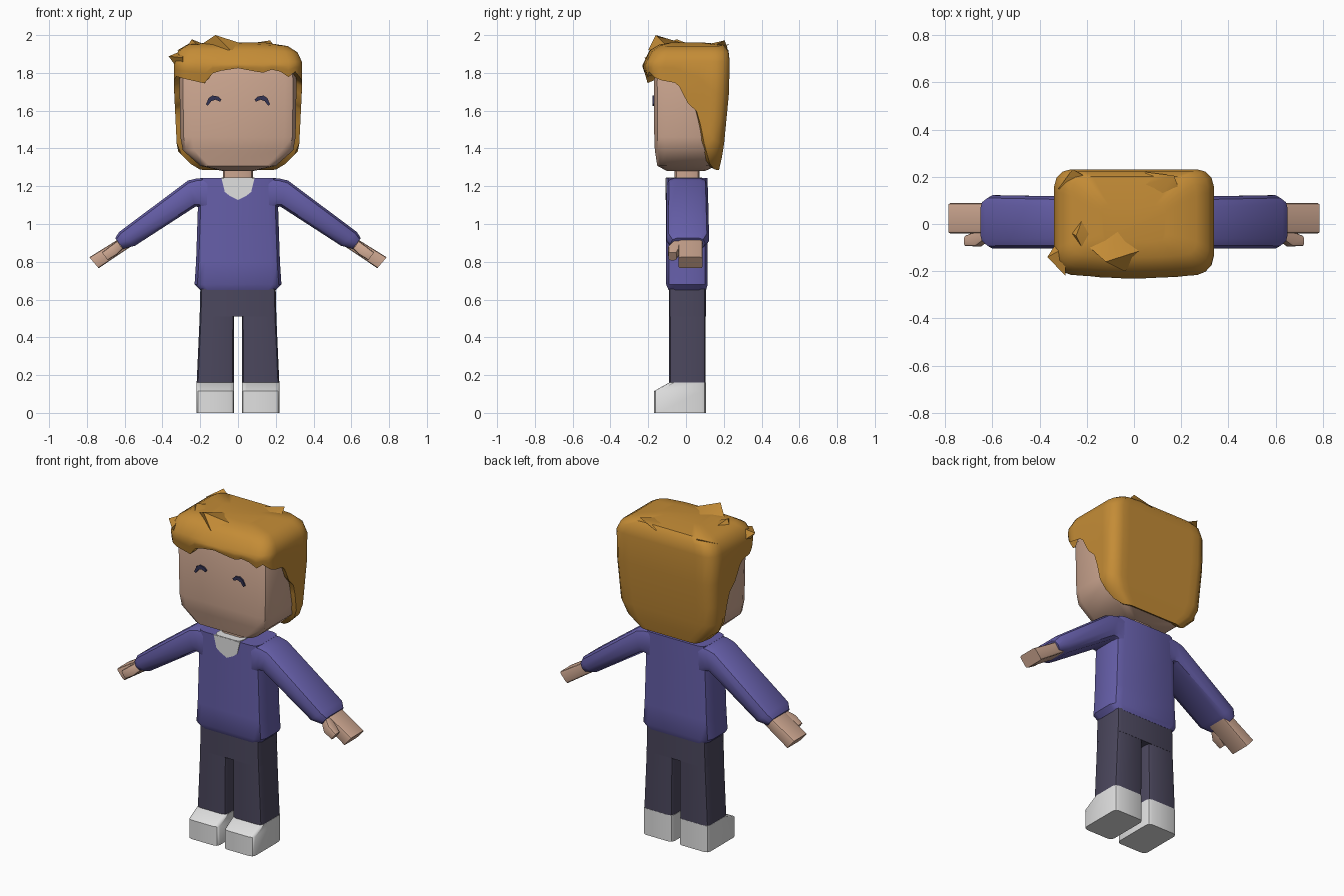
import bpy, bmesh, math
from mathutils import Vector

if "Cube" in bpy.data.objects:
    bpy.data.objects.remove(bpy.data.objects["Cube"])


def material(name, srgb):
    lin = [((c / 255 + 0.055) / 1.055) ** 2.4 for c in srgb]
    m = bpy.data.materials.new(name)
    m.diffuse_color = (*lin, 1)
    m.use_nodes = True
    m.node_tree.nodes["Principled BSDF"].inputs["Base Color"].default_value = m.diffuse_color
    return m


SKIN = material("skin", (203, 165, 143))
HAIR = material("golden brown hair", (196, 140, 54))
SWEATER = material("purple sweater", (101, 94, 168))
TROUSERS = material("dark trousers", (75, 71, 93))
WHITE = material("white cloth", (224, 224, 224))
NAVY = material("navy eyes", (52, 52, 84))


def rrect(x0, x1, y0, y1, r, n=2, m=1):
    """Rounded rectangle: n segments per corner, m per straight side."""
    corners = [(x1 - r, y0 + r, -90), (x1 - r, y1 - r, 0), (x0 + r, y1 - r, 90), (x0 + r, y0 + r, 180)]
    arcs = [[Vector((cx + r * math.cos(math.radians(a + 90 * i / n)),
                     cy + r * math.sin(math.radians(a + 90 * i / n)))) for i in range(n + 1)]
            for cx, cy, a in corners]
    pts = []
    for k, arc in enumerate(arcs):
        nxt = arcs[(k + 1) % 4][0]
        pts += arc + [arc[-1].lerp(nxt, j / m) for j in range(1, m)]
    return pts


def finish(name, bm, mat, mirror=False, angle=40):
    bmesh.ops.recalc_face_normals(bm, faces=bm.faces)
    me = bpy.data.meshes.new(name)
    bm.to_mesh(me)
    bm.free()
    me.materials.append(mat)
    ob = bpy.data.objects.new(name, me)
    bpy.context.collection.objects.link(ob)
    bpy.ops.object.select_all(action='DESELECT')
    ob.select_set(True)
    bpy.context.view_layer.objects.active = ob
    bpy.ops.object.shade_smooth_by_angle(angle=math.radians(angle))
    if mirror:
        ob.modifiers.new("mirror", 'MIRROR').use_mirror_merge = False
    return ob


def loft(name, rings, mat, mirror=False, cap_start=True, angle=40):
    bm = bmesh.new()
    loops = [[bm.verts.new(p) for p in ring] for ring in rings]
    for a, b in zip(loops, loops[1:]):
        for i in range(len(a)):
            j = (i + 1) % len(a)
            bm.faces.new((a[i], a[j], b[j], b[i]))
    if cap_start:
        bm.faces.new(loops[0])
    bm.faces.new(loops[-1])
    return finish(name, bm, mat, mirror, angle)


def stack(name, levels, mat, mirror=False):
    """Loft of horizontal rounded rectangles (z, x0, x1, y0, y1, radius)."""
    return loft(name, [[(p.x, p.y, z) for p in rrect(*rest)] for z, *rest in levels], mat, mirror)


def limb(name, sections, mat):
    """Sideways loft; each section is top x, z, bottom x, z, y0, y1, radius."""
    rings = []
    for tx, tz, bx, bz, y0, y1, r in sections:
        top, bot = Vector((tx, tz)), Vector((bx, bz))
        h = (top - bot).length
        rings.append([(*(bot.lerp(top, p.x / h)), p.y) for p in rrect(0, h, y0, y1, r)])
    return loft(name, [[(x, y, z) for x, z, y in ring] for ring in rings], mat, True)


def plate(name, outline, y0, y1, mat, mirror=False):
    return loft(name, [[(x, y, z) for x, z in outline] for y in (y0, y1)], mat, mirror)


def interp(table, v):
    for (a, fa), (b, fb) in zip(table, table[1:]):
        if v <= b:
            return fa + (fb - fa) * max(0, v - a) / (b - a)
    return table[-1][1]


# shoes, trousers
stack("shoe", [(0, .02, .22, -.17, .105, .025), (.115, .02, .22, -.17, .105, .025),
               (.16, .02, .22, -.09, .105, .025)], WHITE, True)
stack("trouser_leg", [(.155, .022, .219, -.09, .104, .025), (.53, .02, .202, -.09, .104, .025)], TROUSERS, True)
stack("trouser_hips", [(.51, -.203, .203, -.091, .105, .025), (.68, -.199, .199, -.091, .105, .025)], TROUSERS)

# sweater body, sleeves, collar
stack("sweater_body", [(.65, -.2, .2, -.092, .106, .04), (.68, -.23, .23, -.105, .115, .05),
                       (.8, -.222, .222, -.105, .115, .05), (1.1, -.212, .212, -.105, .115, .05),
                       (1.243, -.2, .2, -.104, .113, .04)], SWEATER)
limb("sleeve", [(.15, 1.243, .15, 1.06, -.104, .113, .03), (.215, 1.242, .2, 1.09, -.104, .114, .04),
                (.265, 1.23, .225, 1.092, -.104, .116, .045), (.63, .957, .545, .885, -.104, .122, .04),
                (.65, .925, .608, .868, -.08, .1, .03)], SWEATER)
plate("collar_front", [(-.088, 1.244), (-.07, 1.17), (-.045, 1.15), (0, 1.127), (.045, 1.15), (.07, 1.17),
                       (.088, 1.244)], -.108, -.1, WHITE)
stack("collar_top", [(1.235, -.088, .088, -.107, .085, .03), (1.247, -.088, .088, -.107, .085, .03)], WHITE)

# hands with thumbs
limb("hand", [(.60, .94, .56, .885, -.04, .088, .012), (.787, .824, .738, .766, -.04, .088, .012)], SKIN)
limb("thumb", [(.64, .91, .61, .868, -.07, -.02, .01), (.675, .885, .64, .838, -.095, -.03, .012),
               (.72, .85, .69, .808, -.093, -.05, .01)], SKIN)

# neck and head
stack("neck", [(1.2, -.08, .08, -.06, .072, .03), (1.33, -.08, .08, -.06, .072, .03)], SKIN)
stack("head", [(1.28, -.08, .08, -.1, .1, .05), (1.308, -.2, .2, -.152, .16, .05),
               (1.39, -.292, .292, -.165, .185, .06), (1.46, -.305, .305, -.168, .2, .06),
               (1.76, -.31, .31, -.17, .2, .06), (1.88, -.29, .29, -.14, .18, .06)], SKIN)

# smiling eyes
plate("eye", [(.088, 1.66), (.105, 1.675), (.135, 1.68), (.155, 1.667), (.17, 1.634), (.16, 1.626),
              (.142, 1.65), (.12, 1.658), (.095, 1.648)], -.178, -.169, NAVY, True)

# hair shell: jagged fringe in front, sweeping down to the nape at the back
FRINGE = [(-.34, 1.785), (-.29, 1.77), (-.165, 1.742), (-.13, 1.805), (0, 1.825), (.13, 1.80),
          (.2, 1.825), (.265, 1.775), (.3, 1.81), (.34, 1.76)]
SIDE = [(-.2, 1.77), (-.05, 1.745), (.01, 1.64), (.065, 1.59), (.09, 1.5), (.115, 1.4), (.16, 1.315), (.2, 1.285)]
WIDTH = [(1.28, .58), (1.32, .75), (1.39, .955), (1.7, 1), (1.87, 1), (1.92, .93), (1.95, .78)]
FRONT = [(1.74, .95), (1.84, 1.06), (1.92, .88), (1.95, .65)]
BACK = [(1.28, .76), (1.39, .87), (1.7, 1), (1.91, 1.02), (1.95, .88)]


def hair_point(p, z):
    x, y = p.x * interp(WIDTH, z), p.y
    if y < 0:
        y *= interp(FRONT, z) * (1.04 - .9 * p.x * p.x)
    else:
        y *= interp(BACK, z)
    return (x, y, z)


base = rrect(-.338, .338, -.21, .228, .07, 3, 12)
edge = [interp(FRINGE, p.x) if p.y < -.15 else interp(SIDE, p.y) for p in base]
lip = []
for p, e in zip(base, edge):
    x, y, z = hair_point(p, e)
    lip.append((x * .89, y * .8, z + .02))
rings = [lip]
for t in (0, .12, .25, .45, .7, 1):
    rings.append([hair_point(p, e + (1.86 - e) * t) for p, e in zip(base, edge)])
for z in (1.92, 1.95):
    rings.append([(x, y, zz - .05 * max(0, x - .1)) for x, y, zz in (hair_point(p, z) for p in base)])
rings.append([(p.x * .4, p.y * .35, 1.962) for p in base])
loft("hair", rings, HAIR, cap_start=False, angle=45)


# hair tufts breaking up the outline
def tuft(name, centre, tip, right, depth):
    bm = bmesh.new()
    c, r, d = Vector(centre), Vector(right), Vector(depth)
    vs = [bm.verts.new(c + v) for v in (r, d, -r, -d)]
    top = bm.verts.new(tip)
    for i in range(4):
        bm.faces.new((vs[i], vs[(i + 1) % 4], top))
    bm.faces.new(vs)
    finish(name, bm, HAIR)


tuft("tuft_top_front", (-.04, -.08, 1.93), (-.12, -.16, 2.0), (.17, 0, -.01), (0, .12, .01))
tuft("tuft_top_left", (-.19, -.03, 1.92), (-.245, -.05, 1.978), (.09, 0, 0), (0, .13, 0))
tuft("tuft_side_left", (-.29, -.12, 1.85), (-.367, -.14, 1.888), (.0, .02, .07), (0, .1, -.03))
tuft("tuft_top_back", (.05, .12, 1.93), (.17, .205, 1.972), (.15, 0, 0), (0, .1, 0))
tuft("tuft_back_left", (-.22, .15, 1.92), (-.26, .232, 1.955), (.1, 0, 0), (0, .06, .02))
